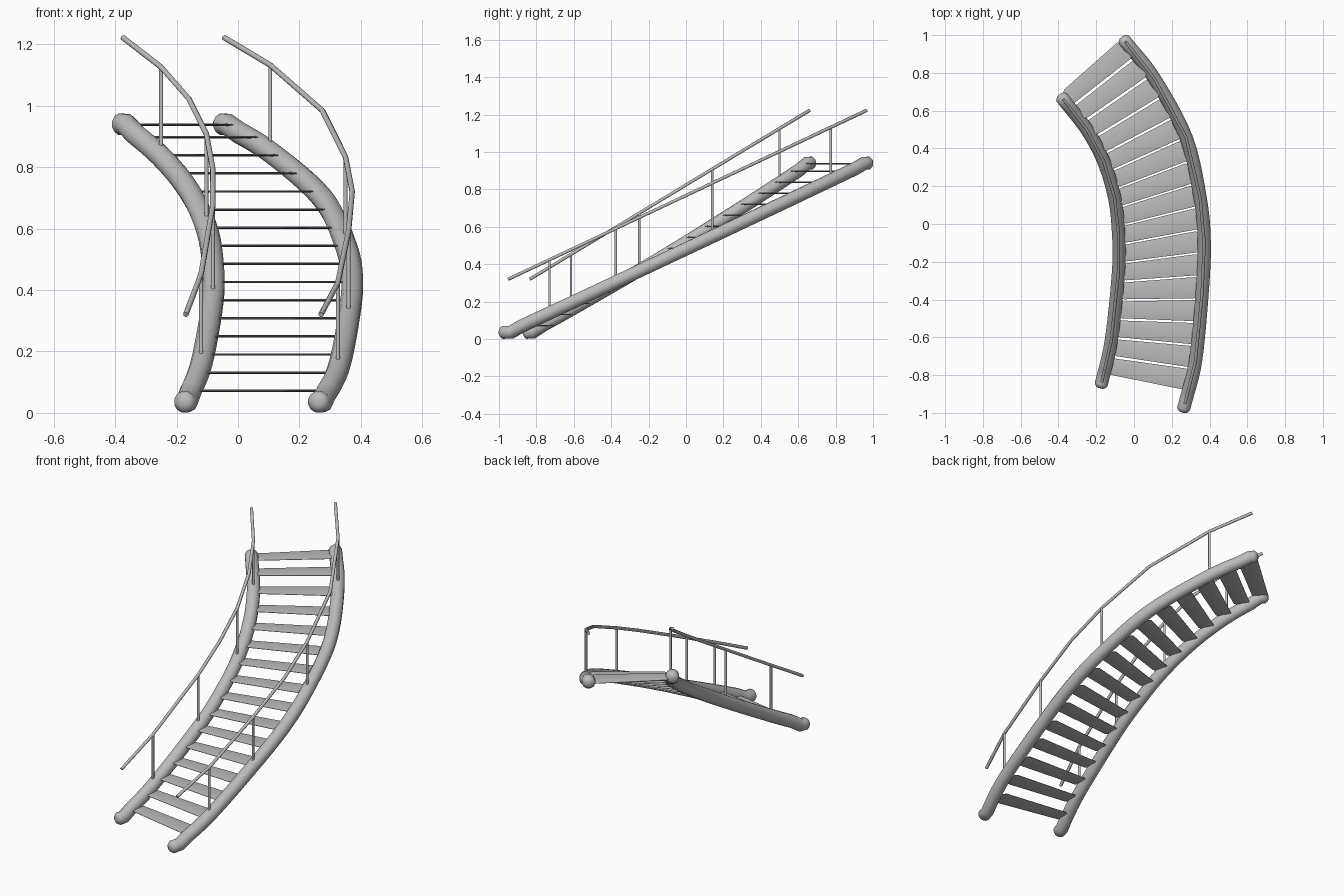
import bpy, bmesh, math
from mathutils import Vector

cube = bpy.data.objects.get("Cube")
if cube:
    bpy.data.objects.remove(cube)

# One grey metal for everything
grey = bpy.data.materials.new("light grey")
grey.use_nodes = True
colour = (0.5, 0.5, 0.5, 1)
grey.diffuse_color = colour
grey.node_tree.nodes["Principled BSDF"].inputs["Base Color"].default_value = colour


def sweep(name, sections, sides, angle=60):
    """Skin oval rings; each section is (centre, side vector, up vector)."""
    bm = bmesh.new()
    rings = []
    for centre, side, up in sections:
        turns = [2 * math.pi * (k + 0.5) / sides for k in range(sides)]
        rings.append([bm.verts.new(centre + side * math.cos(t) + up * math.sin(t)) for t in turns])
    for a, b in zip(rings, rings[1:]):
        for k in range(sides):
            n = (k + 1) % sides
            bm.faces.new((a[k], a[n], b[n], b[k]))
    bm.faces.new(rings[0])
    bm.faces.new(rings[-1])
    bmesh.ops.recalc_face_normals(bm, faces=bm.faces)
    mesh = bpy.data.meshes.new(name)
    bm.to_mesh(mesh)
    bm.free()
    mesh.materials.append(grey)
    obj = bpy.data.objects.new(name, mesh)
    bpy.context.collection.objects.link(obj)
    bpy.ops.object.select_all(action='DESELECT')
    obj.select_set(True)
    bpy.context.view_layer.objects.active = obj
    bpy.ops.object.shade_smooth_by_angle(angle=math.radians(angle))


def tube(name, points, radii, sides):
    """Round tube along a path, with rings square to the path."""
    sections = []
    for i, p in enumerate(points):
        along = (points[min(i + 1, len(points) - 1)] - points[max(i - 1, 0)]).normalized()
        ref = Vector((1, 0, 0)) if abs(along.z) > 0.9 else Vector((0, 0, 1))
        side = along.cross(ref).normalized()
        sections.append((p, side * radii[i], side.cross(along) * radii[i]))
    sweep(name, sections, sides)


def smooth_path(keys, steps=6):
    """Catmull-Rom curve through the key points."""
    keys = [2 * keys[0] - keys[1]] + keys + [2 * keys[-1] - keys[-2]]
    out = []
    for a, b, c, d in zip(keys, keys[1:], keys[2:], keys[3:]):
        for s in range(steps):
            t = s / steps
            out.append(0.5 * (2 * b + (c - a) * t + (2 * a - 5 * b + 4 * c - d) * t ** 2
                              + (3 * b - a - 3 * c + d) * t ** 3))
    return out + [keys[-2]]


def at_length(path, fraction):
    """Point at a fraction of the path's length."""
    target = fraction * sum((b - a).length for a, b in zip(path, path[1:]))
    for a, b in zip(path, path[1:]):
        step = (b - a).length
        if target <= step:
            return a.lerp(b, target / step)
        target -= step
    return path[-1].copy()


# Plan positions (x, y): ends, post positions and points between
plans = {
    "outer": [(0.27, -0.95), (0.325, -0.73), (0.36, -0.375), (0.372, -0.1),
              (0.35, 0.14), (0.275, 0.46), (0.105, 0.775), (-0.045, 0.965)],
    "inner": [(-0.17, -0.835), (-0.12, -0.615), (-0.082, -0.25), (-0.082, -0.05),
              (-0.103, 0.14), (-0.16, 0.33), (-0.25, 0.5), (-0.375, 0.66)],
}
# Per side: dip of the stringer at mid height, overhang of its lower end
shapes = {"outer": (0.003, 0.05), "inner": (0.024, 0.036)}
BOTTOM, TOP, RADIUS = 0.036, 0.94, 0.036
RAIL_LOW, RAIL_HIGH = 0.32, 1.222
paths = {}

for name, plan in plans.items():
    dip, overhang = shapes[name]
    y0, y1 = plan[0][1], plan[-1][1]
    rise = [(y - y0) / (y1 - y0) for x, y in plan]

    # Stringer: sloping tube with short level rounded ends
    keys = [Vector((x, y, BOTTOM + (TOP - BOTTOM) * f - 4 * dip * f * (1 - f)))
            for (x, y), f in zip(plan, rise)]
    path = smooth_path(keys)
    paths[name] = path
    ends = []
    for tip, inner, reach in ((path[0], path[1], overhang), (path[-1], path[-2], 0.032)):
        out = tip - inner
        out.z = 0
        out.normalize()
        ends.append([tip + out * d for d in (reach, reach - 0.007, reach - 0.02, -0.015)])
    body = ends[0] + path[2:-2] + ends[1][::-1]
    cap = [0.014, 0.027]
    tube(name + "_stringer", body, cap + [RADIUS] * (len(body) - 4) + cap[::-1], 12)

    # Handrail: straight lengths between the key points
    rail = [Vector((x, y, RAIL_LOW + (RAIL_HIGH - RAIL_LOW) * f)) for (x, y), f in zip(plan, rise)]
    tube(name + "_handrail", rail, [0.009] * len(rail), 8)

    # Posts from stringer to handrail
    for n, i in enumerate((1, 2, 4, 6)):
        tube(f"{name}_post_{n + 1}", [keys[i] + Vector((0, 0, 0.02)), rail[i]], [0.007] * 2, 8)

# Treads: thin flattened bars with rounded corners, fanning between the stringers
COUNT = 16
for i in range(COUNT):
    f = i / (COUNT - 1)
    a = at_length(paths["inner"], 0.055 + 0.94 * f)
    b = at_length(paths["outer"], 0.063 + 0.922 * f)
    a.z = b.z = min(0.072 + 0.059 * i, 0.938)
    along = (b - a).normalized()
    across = Vector((-along.y, along.x, 0))
    up = Vector((0, 0, 0.004))
    sweep(f"tread_{i + 1}", [(a + along * 0.022, across * 0.034, up),
                             (a + along * 0.036, across * 0.046, up),
                             (b - along * 0.036, across * 0.058, up),
                             (b - along * 0.022, across * 0.044, up)], 12)
